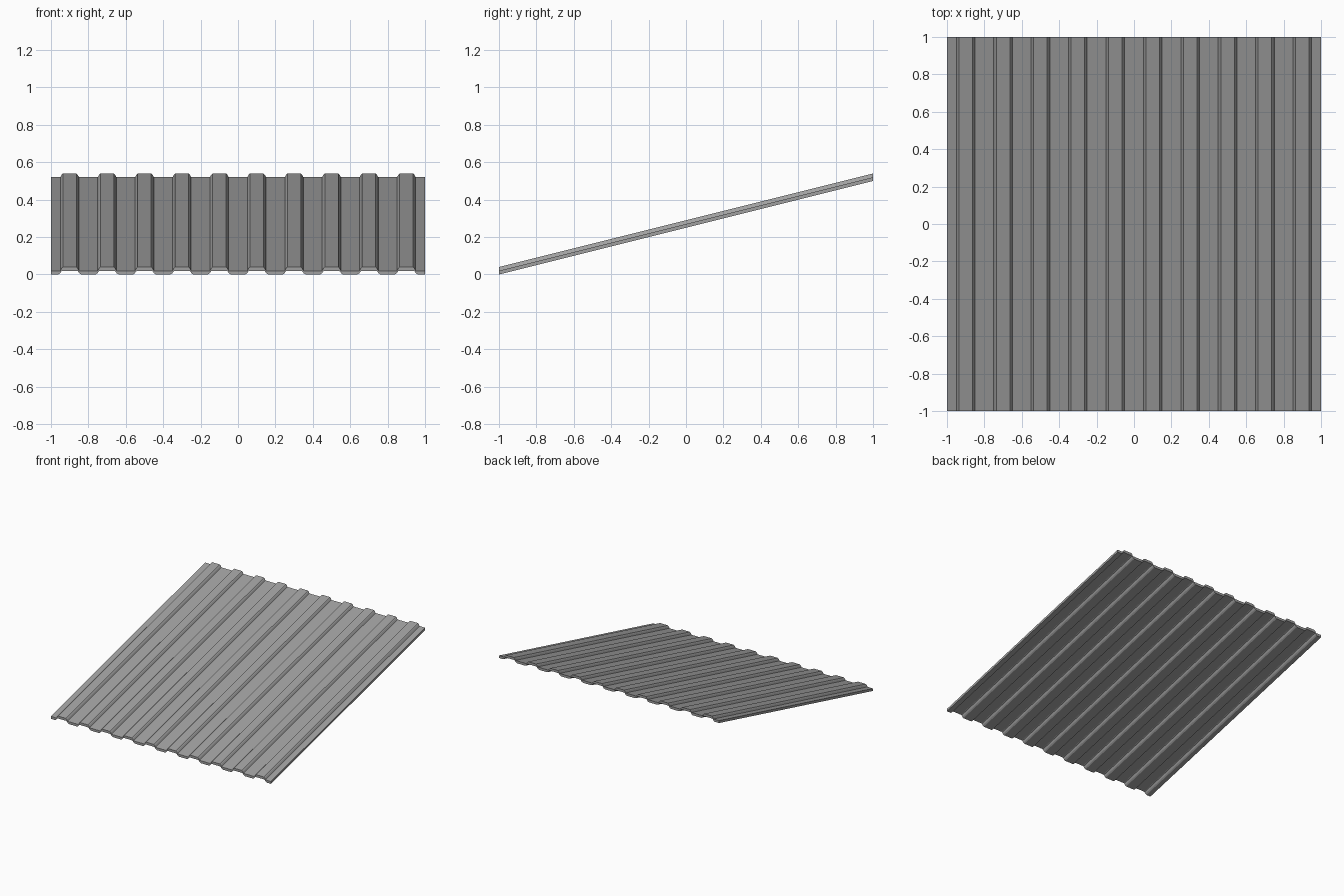
import bpy
import bmesh

cube = bpy.data.objects.get("Cube")
if cube:
    bpy.data.objects.remove(cube, do_unlink=True)

RIBS = 10
PITCH = 2 / RIBS
RISE = 0.5

# Half of one rib as (distance from rib centre, height)
UPPER = [(0.050, 0.02), (0.043, 0.033), (0.036, 0.04)]
LOWER = [(0.062, 0.0), (0.052, 0.006), (0.043, 0.018), (0.036, 0.02)]


def sheet_line(half_rib):
    """Repeat the mirrored rib across the full width of the sheet."""
    full = [(-x, z) for x, z in half_rib] + [(x, z) for x, z in reversed(half_rib)]
    line = [(-1, half_rib[0][1])]
    for i in range(RIBS):
        centre = -1 + PITCH * (i + 0.5)
        line += [(centre + x, z) for x, z in full]
    return line + [(1, half_rib[0][1])]


# Painted metal
metal = bpy.data.materials.new("grey metal")
metal.use_nodes = True
colour = (0.35, 0.35, 0.35, 1)
metal.diffuse_color = colour
metal.node_tree.nodes["Principled BSDF"].inputs["Base Color"].default_value = colour

# Closed ribbed cross-section, swept up the slope from front to back
outline = sheet_line(UPPER) + sheet_line(LOWER)[::-1]
bm = bmesh.new()
front = [bm.verts.new((x, -1, z)) for x, z in outline]
back = [bm.verts.new((x, 1, z + RISE)) for x, z in outline]
count = len(outline)
for i in range(count):
    j = (i + 1) % count
    bm.faces.new((front[i], front[j], back[j], back[i]))
bm.faces.new(front)
bm.faces.new(back[::-1])
bmesh.ops.recalc_face_normals(bm, faces=bm.faces)

mesh = bpy.data.meshes.new("corrugated_roof_sheet")
bm.to_mesh(mesh)
bm.free()
mesh.materials.append(metal)
sheet = bpy.data.objects.new("corrugated_roof_sheet", mesh)
bpy.context.collection.objects.link(sheet)
